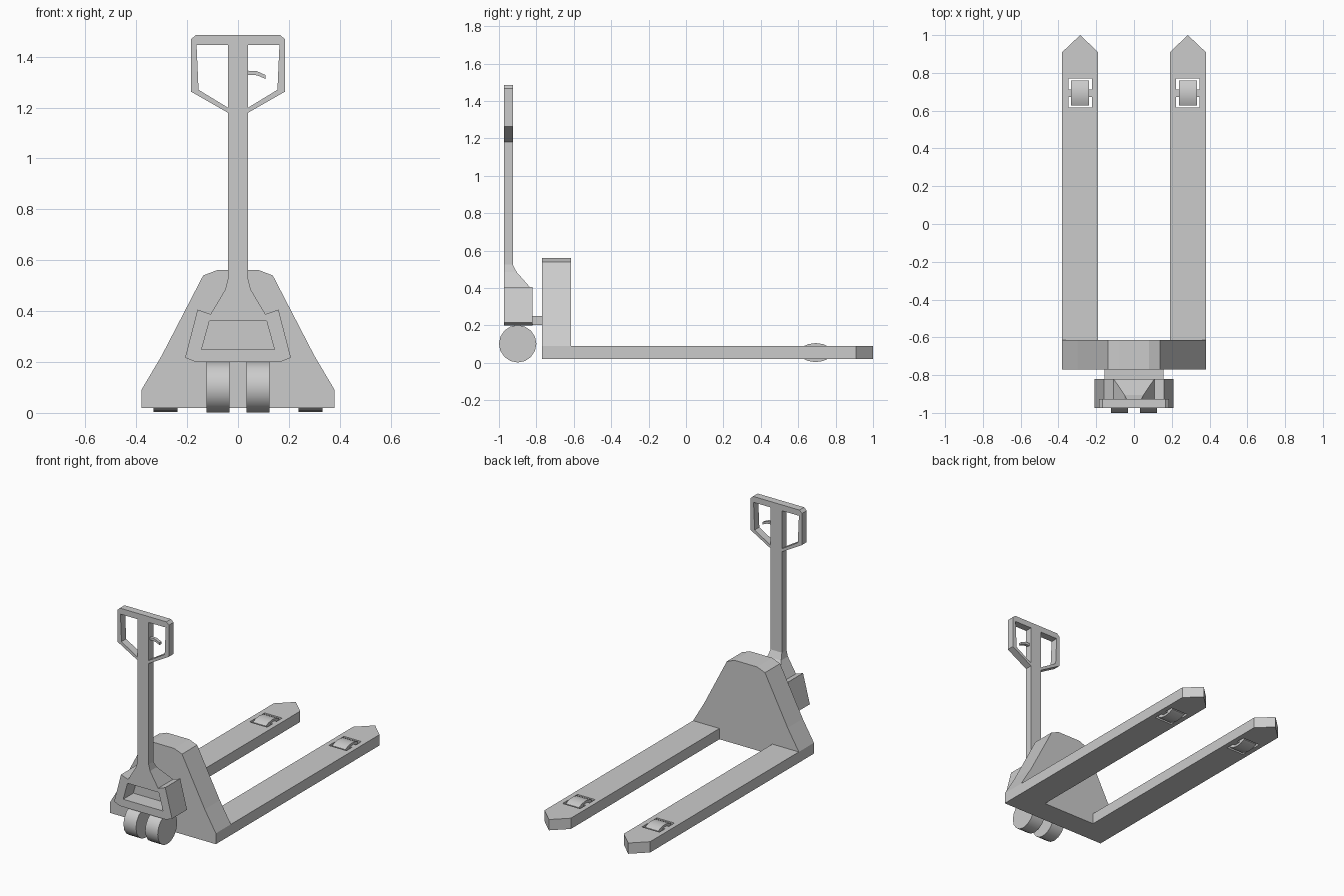
import bpy, bmesh, math
from mathutils import Vector

cube = bpy.data.objects.get("Cube")
if cube:
    bpy.data.objects.remove(cube, do_unlink=True)

grey = bpy.data.materials.new("light_grey")
grey.use_nodes = True
colour = (0.6, 0.6, 0.6, 1)
grey.diffuse_color = colour
grey.node_tree.nodes["Principled BSDF"].inputs["Base Color"].default_value = colour


def finish(name, bm):
    bmesh.ops.recalc_face_normals(bm, faces=bm.faces[:])
    mesh = bpy.data.meshes.new(name)
    bm.to_mesh(mesh)
    bm.free()
    mesh.materials.append(grey)
    obj = bpy.data.objects.new(name, mesh)
    bpy.context.collection.objects.link(obj)
    return obj


def prism(name, points, axis, low, high):
    """Extrude a flat outline along x, y or z; the outline uses the other two axes."""
    def place(p, h):
        co = list(p)
        co.insert("xyz".index(axis), h)
        return Vector(co)
    bm = bmesh.new()
    face = bm.faces.new([bm.verts.new(place(p, low)) for p in points])
    grown = bmesh.ops.extrude_face_region(bm, geom=[face])["geom"]
    shift = place((0, 0), high - low)
    bmesh.ops.translate(bm, vec=shift, verts=[v for v in grown if isinstance(v, bmesh.types.BMVert)])
    return finish(name, bm)


def box(name, x, y, z):
    return prism(name, [(x[0], y[0]), (x[1], y[0]), (x[1], y[1]), (x[0], y[1])], "z", *z)


def mirrored(half):
    """Close a half outline by reflecting it across the first axis."""
    return half + [(-a, b) for a, b in reversed(half) if a]


def cut(obj, cutter):
    mod = obj.modifiers.new("cut", "BOOLEAN")
    mod.operation = "DIFFERENCE"
    mod.solver = "EXACT"
    mod.object = cutter
    bpy.context.view_layer.objects.active = obj
    bpy.ops.object.modifier_apply(modifier=mod.name)
    bpy.data.objects.remove(cutter, do_unlink=True)


def smooth(obj):
    bpy.ops.object.select_all(action="DESELECT")
    obj.select_set(True)
    bpy.context.view_layer.objects.active = obj
    bpy.ops.object.shade_smooth_by_angle(angle=math.radians(32))


# Upright body between the forks and the steering head
body = [(0.38, 0.02), (0.38, 0.09), (0.30, 0.225), (0.137, 0.54), (0.08, 0.562)]
prism("body", mirrored(body), "y", -0.77, -0.615)
box("steering_link", (-0.155, 0.155), (-0.83, -0.765), (0.203, 0.25))

# Forks, each with a notched opening holding a load roller
slot = mirrored([(0.063, -0.077), (0.063, -0.02), (0.047, -0.02),
                 (0.047, 0.02), (0.063, 0.02), (0.063, 0.077)])
arch = [(0.066, 0.088), (0.04, 0.1), (0, 0.106)]
roller_top = arch + [(-y, z) for y, z in arch[1::-1]]
roller = roller_top + [(-y, 0.11 - z) for y, z in roller_top]

for side, s in (("left", 1), ("right", -1)):
    cx = s * 0.285
    outline = mirrored([(0.095, -0.615), (0.095, 0.91), (0, 1.0)])
    fork = prism(side + "_fork", [(cx + x, y) for x, y in outline], "z", 0.02, 0.09)
    cut(fork, prism("slot_cutter", [(cx + x, 0.693 + y) for x, y in slot], "z", 0, 0.12))
    smooth(prism(side + "_load_roller", [(0.693 + y, z) for y, z in roller],
                 "x", cx - 0.0475, cx + 0.0475))

    # Steering wheel pair
    rim = [(-0.9 + 0.1 * math.cos(a), 0.102 + 0.1 * math.sin(a))
           for a in (math.tau * i / 16 for i in range(16))]
    smooth(prism(side + "_steer_wheel", rim, "x", s * 0.033, s * 0.123))

    # Half of the grip loop
    loop = [(0.04, 1.485), (0.167, 1.485), (0.185, 1.468), (0.185, 1.263), (0.04, 1.18),
            (0.04, 1.2), (0.155, 1.27), (0.163, 1.447), (0.04, 1.447)]
    prism(side + "_grip", [(s * x, z) for x, z in loop], "y", -0.974, -0.926)

# Steering head with a deep front recess
head = [(0.165, 0.2), (0.208, 0.217), (0.159, 0.406), (0.108, 0.388)]
housing = prism("steering_head", mirrored(head), "y", -0.974, -0.82)
recess = mirrored([(0.143, 0.25), (0.112, 0.362)])
cut(housing, prism("recess_cutter", recess, "y", -1.0, -0.87))

# Handle shaft, flaring down into the steering head
bm = bmesh.new()
rings = []
for half, back, z in ((0.108, -0.82, 0.388), (0.05, -0.905, 0.485),
                      (0.04, -0.926, 0.525), (0.04, -0.926, 1.485)):
    corners = [(-half, -0.974), (half, -0.974), (half, back), (-half, back)]
    rings.append([bm.verts.new((x, y, z)) for x, y in corners])
for lower, upper in zip(rings, rings[1:]):
    for i in range(4):
        j = (i + 1) % 4
        bm.faces.new((lower[i], lower[j], upper[j], upper[i]))
bm.faces.new(rings[0])
bm.faces.new(rings[-1])
finish("handle_shaft", bm)

# Release lever inside the left half of the grip
lever = [(0.04, 1.345), (0.075, 1.343), (0.108, 1.328), (0.108, 1.313), (0.075, 1.327), (0.04, 1.329)]
prism("release_lever", lever, "y", -0.96, -0.94)
